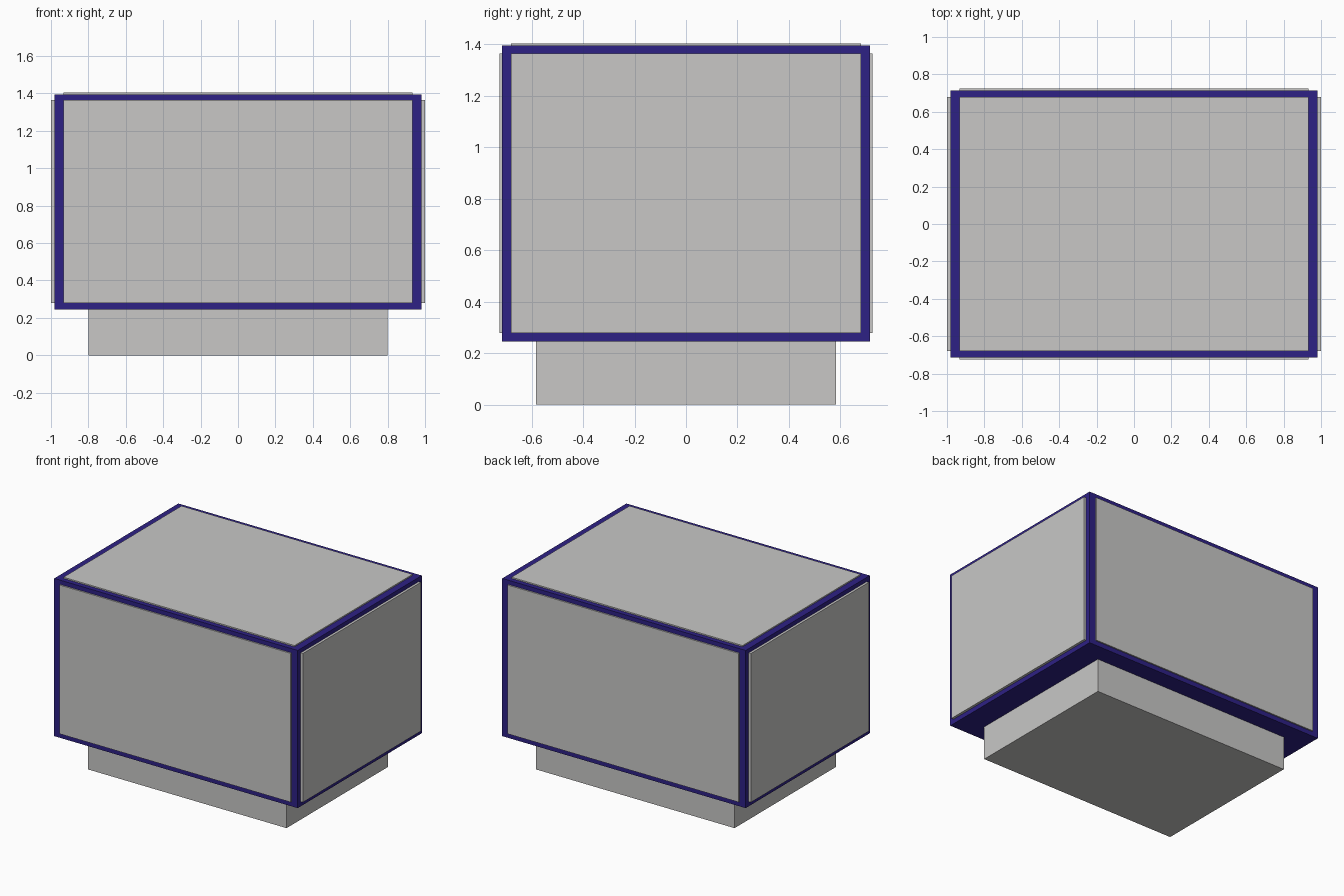
import bpy

if "Cube" in bpy.data.objects:
    bpy.data.objects.remove(bpy.data.objects["Cube"])


def material(name, rgb):
    m = bpy.data.materials.new(name)
    m.diffuse_color = (*rgb, 1.0)
    m.use_nodes = True
    m.node_tree.nodes["Principled BSDF"].inputs["Base Color"].default_value = m.diffuse_color
    return m


grey = material("light grey", (0.58, 0.575, 0.565))
blue = material("deep blue", (0.027, 0.015, 0.235))


def box(name, lo, hi, mat):
    """Axis-aligned box between two corners."""
    bpy.ops.mesh.primitive_cube_add(size=1)
    ob = bpy.context.object
    ob.name = name
    ob.location = [(a + b) / 2 for a, b in zip(lo, hi)]
    ob.scale = [b - a for a, b in zip(lo, hi)]
    bpy.ops.object.transform_apply(location=True, rotation=False, scale=True)
    ob.data.materials.append(mat)
    return ob


# Body outline and panel opening sizes
FX, FY, Z0, Z1 = 0.982, 0.715, 0.245, 1.395
PX, PY, PZ0, PZ1 = 0.932, 0.68, 0.279, 1.364
OX, OY, OZ = 1.0, 0.725, 1.404
SINK = 0.01

# Plinth below the body
box("plinth", (-0.8, -0.583, 0), (0.8, 0.583, Z0), grey)

# Blue body that shows as the frame around the panels
box("body_frame", (-FX, -FY, Z0), (FX, FY, Z1), blue)

# Raised panels on the four sides
for s, side, end in ((-1, "left", "front"), (1, "right", "back")):
    x = sorted((s * (FX - SINK), s * OX))
    y = sorted((s * (FY - SINK), s * OY))
    box(side + "_panel", (x[0], -PY, PZ0), (x[1], PY, PZ1), grey)
    box(end + "_panel", (-PX, y[0], PZ0), (PX, y[1], PZ1), grey)

# Raised panel on the top
box("top_panel", (-PX, -PY, Z1 - SINK), (PX, PY, OZ), grey)
